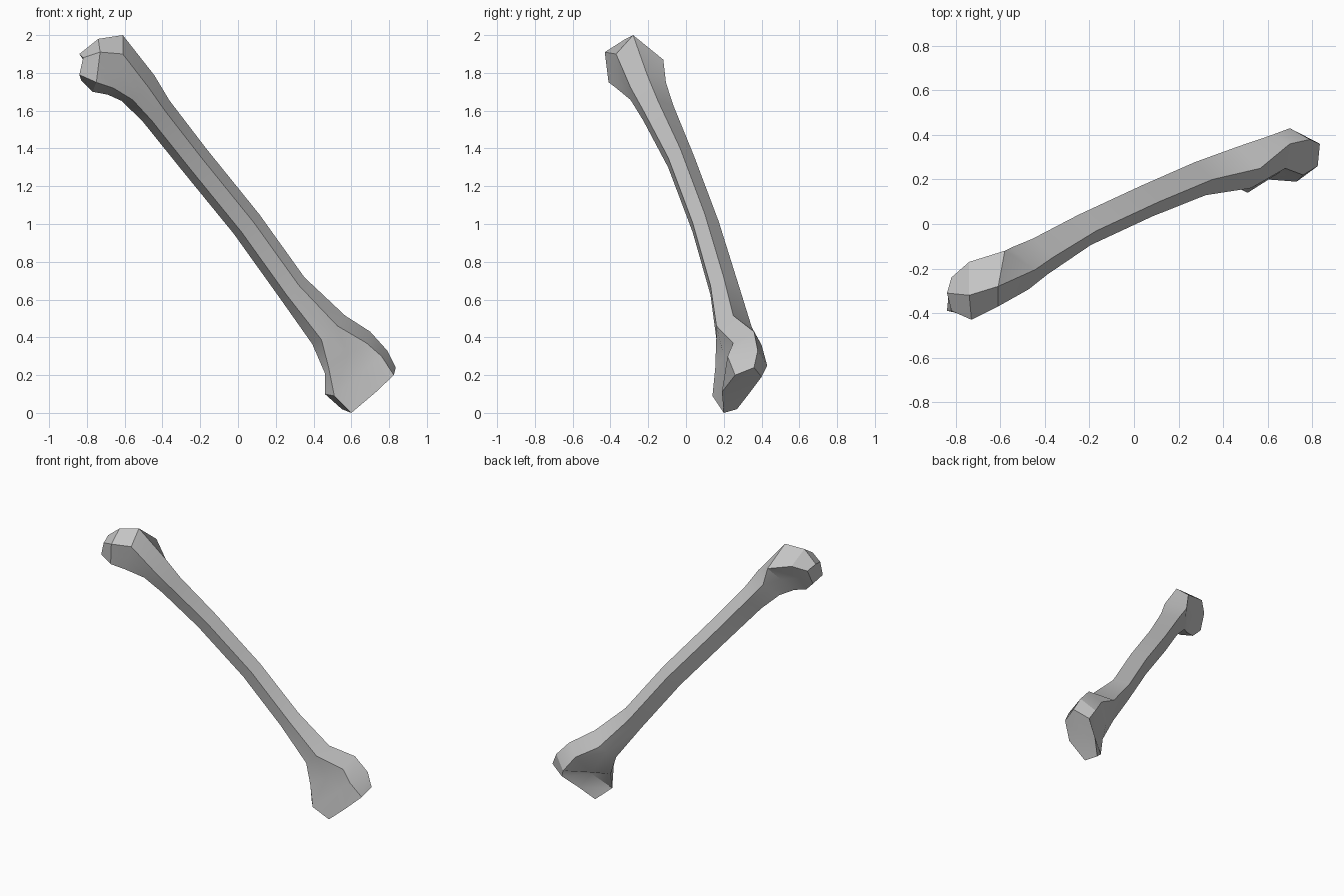
import bpy, bmesh, math
from mathutils import Vector

if "Cube" in bpy.data.objects:
    bpy.data.objects.remove(bpy.data.objects["Cube"])

# Corner order of every cross-section: top edge, upper front, lower front, bottom edge, back ridge
SECTION = [(1, 0), (.42, -.9), (-.55, -.9), (-1, 0), (0, 1)]

# Shaft path: x, y, z, half width, half depth
SHAFT = [(-.53, -.205, 1.72, .11, .105), (-.435, -.15, 1.60, .09, .09),
         (-.235, -.03, 1.345, .086, .075), (.045, .10, 1.0, .085, .075),
         (.285, .20, .665, .085, .08), (.48, .25, .44, .115, .10)]

# Rounded head at the upper end, from the tip inwards
HEAD = [
    [(-.84, -.31, 1.90), (-.82, -.39, 1.88), (-.84, -.39, 1.79), (-.83, -.29, 1.76), (-.82, -.24, 1.87)],
    [(-.74, -.32, 1.98), (-.73, -.43, 1.91), (-.75, -.41, 1.75), (-.77, -.30, 1.70), (-.74, -.17, 1.91)],
    [(-.61, -.28, 2.0), (-.61, -.37, 1.90), (-.66, -.37, 1.72), (-.69, -.27, 1.685), (-.58, -.12, 1.87)],
]

# Two knuckles at the lower end; extra points hollow the front valley and back socket
KNUCKLES = [
    [(.70, .36, .43), (.68, .25, .37), (.58, .20, .30), (.48, .155, .24), (.46, .22, .21), (.53, .34, .25), (.62, .40, .36)],
    [(.79, .38, .33), (.76, .22, .30), (.66, .235, .22), (.51, .14, .09), (.46, .20, .10), (.58, .27, .20), (.70, .43, .25)],
    [(.835, .36, .24), (.825, .26, .20), (.73, .19, .11), (.60, .20, 0), (.55, .27, .02), (.63, .34, .11), (.73, .40, .19)],
]
END_GROOVE = (.69, .29, .115)


def add_middles(ring):
    """Turn five corners into seven points by splitting the front and back-lower sides."""
    a, b, c, d, e = [Vector(p) for p in ring]
    return [a, b, (b + c) / 2, c, d, (d + e) / 2, e]


def shaft_ring(i):
    x, y, z, ru, rv = SHAFT[i]
    before = Vector(SHAFT[max(i - 1, 0)][:3])
    after = Vector(SHAFT[min(i + 1, len(SHAFT) - 1)][:3])
    t = (after - before).normalized()
    u = Vector((-t.z, 0, t.x)).normalized()
    v = u.cross(t)
    return [Vector((x, y, z)) + u * ru * p + v * rv * q for p, q in SECTION]


rings = [add_middles(r) for r in HEAD]
rings += [add_middles(shaft_ring(i)) for i in range(len(SHAFT))]
rings += KNUCKLES

# Loft the whole bone as one skin
bm = bmesh.new()
loops = [[bm.verts.new(p) for p in r] for r in rings]
n = 7
for lo, hi in zip(loops, loops[1:]):
    for k in range(n):
        j = (k + 1) % n
        bm.faces.new((lo[k], lo[j], hi[j], hi[k]))
bm.faces.new(loops[0])
groove = bm.verts.new(END_GROOVE)
for k in range(n):
    bm.faces.new((loops[-1][k], loops[-1][(k + 1) % n], groove))
bmesh.ops.recalc_face_normals(bm, faces=bm.faces[:])

mesh = bpy.data.meshes.new("arm_bone")
bm.to_mesh(mesh)
bm.free()
bone = bpy.data.objects.new("arm_bone", mesh)
bpy.context.collection.objects.link(bone)

grey = bpy.data.materials.new("bone_grey")
grey.diffuse_color = (.55, .55, .55, 1)
grey.use_nodes = True
grey.node_tree.nodes["Principled BSDF"].inputs["Base Color"].default_value = grey.diffuse_color
mesh.materials.append(grey)

# Soft along the length, crisp along the ridges
bpy.context.view_layer.objects.active = bone
bone.select_set(True)
bpy.ops.object.shade_smooth_by_angle(angle=math.radians(28))
